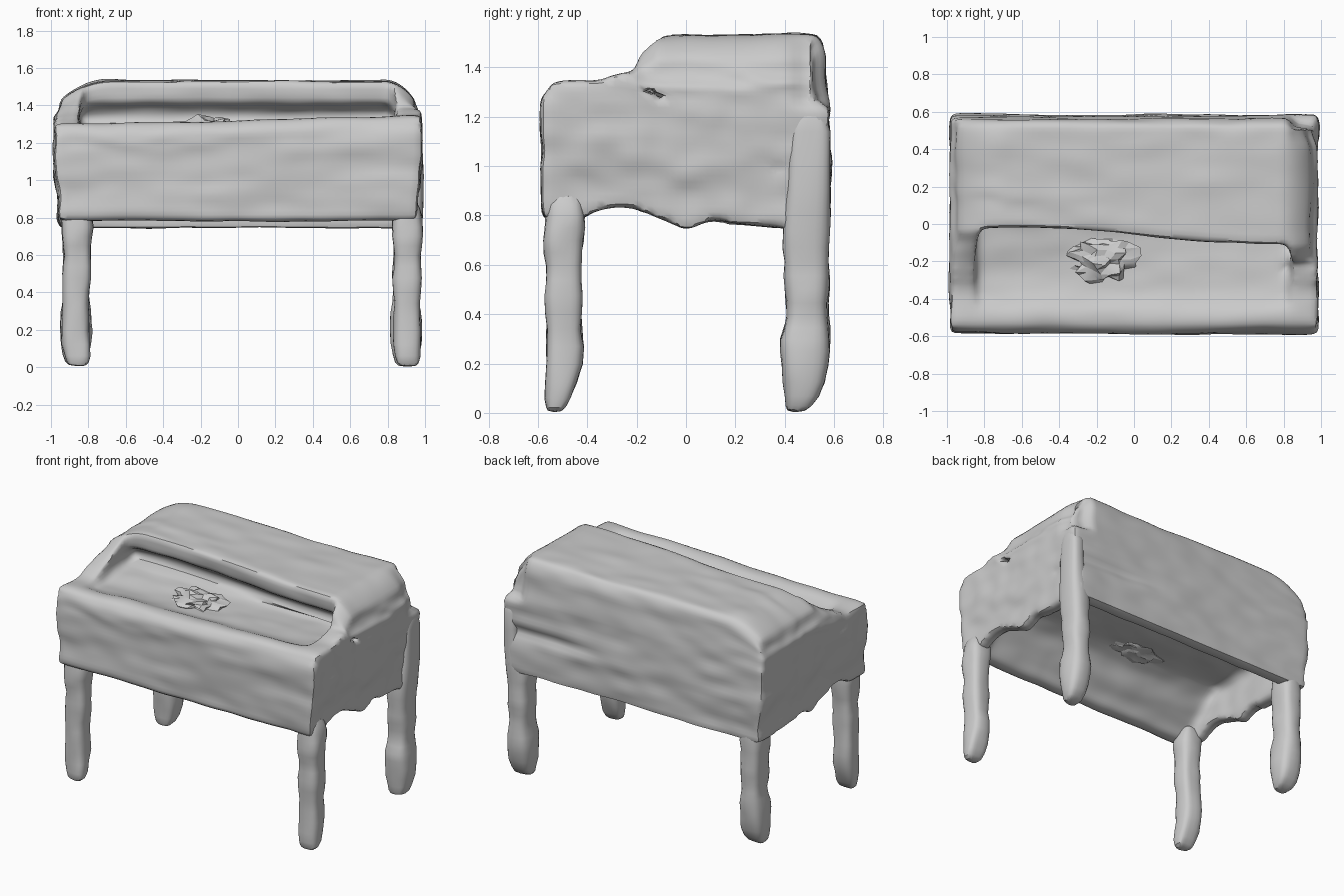
import bpy, bmesh, math
from mathutils import Vector, noise

if "Cube" in bpy.data.objects:
    bpy.data.objects.remove(bpy.data.objects["Cube"])


def new_object(name, bm):
    bmesh.ops.recalc_face_normals(bm, faces=bm.faces)
    me = bpy.data.meshes.new(name)
    bm.to_mesh(me)
    bm.free()
    ob = bpy.data.objects.new(name, me)
    bpy.context.collection.objects.link(ob)
    return ob


def extrude_x(name, profile, x0, x1):
    """Closed (y, z) outline extruded along x."""
    bm = bmesh.new()
    face = bm.faces.new([bm.verts.new((x0, y, z)) for y, z in profile])
    res = bmesh.ops.extrude_face_region(bm, geom=[face])
    verts = [g for g in res["geom"] if isinstance(g, bmesh.types.BMVert)]
    bmesh.ops.translate(bm, verts=verts, vec=(x1 - x0, 0, 0))
    return new_object(name, bm)


def cylinder(name, r, depth, loc, rot=(0, 0, 0)):
    bm = bmesh.new()
    bmesh.ops.create_cone(bm, cap_ends=True, segments=8, radius1=r, radius2=r, depth=depth)
    ob = new_object(name, bm)
    ob.location, ob.rotation_euler = loc, rot
    return ob


def bake(ob):
    """Replace the mesh with its modified version."""
    bpy.context.view_layer.update()
    ev = ob.evaluated_get(bpy.context.evaluated_depsgraph_get())
    me = bpy.data.meshes.new_from_object(ev)
    ob.modifiers.clear()
    ob.data = me


def cut(ob, cutter):
    m = ob.modifiers.new("cut", "BOOLEAN")
    m.operation, m.solver, m.object = "DIFFERENCE", "EXACT", cutter
    cutter.hide_render = True
    bake(ob)
    bpy.data.objects.remove(cutter)


def finish(ob, angle=35):
    bpy.ops.object.select_all(action="DESELECT")
    ob.select_set(True)
    bpy.context.view_layer.objects.active = ob
    bpy.ops.object.shade_smooth_by_angle(angle=math.radians(angle))


def ramp(v, a, b):
    t = min(1, max(0, (v - a) / (b - a)))
    return t * t * (3 - 2 * t)


# case: side outline with raised rear lid and wavy lower edge
outline = [(-.58, .78), (-.42, .78), (-.36, .82), (-.28, .84), (-.2, .83), (-.1, .79), (0, .735),
           (.1, .785), (.2, .77), (.38, .75), (.575, .75), (.585, 1.0), (.575, 1.25), (.56, 1.48),
           (.53, 1.535), (0, 1.53), (-.08, 1.53), (-.13, 1.48), (-.2, 1.4), (-.36, 1.335),
           (-.54, 1.34), (-.585, 1.28)]
case = extrude_x("case", outline, -.985, .98)

# hollow underside, its front wall sloping back to the tray bottom
cut(case, extrude_x("underside_cutter",
                    [(-.5, .6), (.5, .6), (.5, 1.04), (.44, 1.08), (-.2, 1.06), (-.3, 1.0),
                     (-.47, .82), (-.5, .76)], -.89, .88))
# shallow tray that runs back just beneath the lid
cut(case, extrude_x("tray_cutter",
                    [(-.46, 1.33), (-.36, 1.29), (-.15, 1.275), (.03, 1.29), (.05, 1.36), (0, 1.4),
                     (-.06, 1.42), (-.09, 1.7), (-.46, 1.7)], -.85, .84))
# small holes
cut(case, cylinder("tray_hole_cutter", .035, .5, (.815, -.24, 1.2)))
cut(case, cylinder("side_hole_cutter", .035, .25, (.93, -.11, 1.3), (0, math.pi / 2, 0)))
cut(case, cylinder("low_hole_cutter", .03, .25, (.93, .38, .99), (0, math.pi / 2, 0)))

# soften to a lumpy, worn surface
m = case.modifiers.new("remesh", "REMESH")
m.mode, m.voxel_size = "VOXEL", .025
m = case.modifiers.new("soft", "SMOOTH")
m.factor, m.iterations = .5, 6
bake(case)
for v in case.data.vertices:
    x, y, z = v.co
    side = math.copysign(1, x)
    f = max(0, (abs(x) - (.68 if x < 0 else .78)) / (.3 if x < 0 else .2))
    back = ramp(y, -.3, -.12)
    # lid ends droop and lean inwards
    v.co.z -= .1 * f * f * ramp(z, 1.25, 1.53) * back
    v.co.x -= side * .035 * min(1, f) * ramp(z, 1.32, 1.53) * back
    # sides tuck in towards the legs
    v.co.x -= side * .025 * ramp(abs(x), .7, .95) * (1 - ramp(z, .85, 1.15))
    # front rim rises to the right
    v.co.z += (.024 * x - .016) * ramp(z, 1.13, 1.27) * (1 - ramp(y, -.3, -.1))
    # lid edge wanders along its length
    if z > 1.3:
        v.co.y += .045 * math.cos((x + .65) * 2.2) * ramp(y, -.25, -.12) * (1 - ramp(y, 0, .2))
    # groove across the back and a notch above the right rear post
    groove = math.exp(-((z - 1.03) / .04) ** 2) * ramp(x, .1, .6)
    notch = ramp(z, 1.22, 1.27) * ramp(x, .8, .93)
    v.co.y -= (.03 * groove + .05 * notch) * ramp(y, .5, .55)
    v.co.x -= .03 * notch * ramp(y, .4, .5)
    n = noise.noise(Vector((x * 1.6, y * 5, z * 9))) + .5 * noise.noise(Vector((x * 5, y * 9, z * 12 + 7)))
    v.co += v.normal * .013 * n
finish(case, 40)

# crumpled debris: a lump against the lid, and one showing through below
for name, cy, z, sy, sz in (("tray_debris", -.19, 1.275, .11, .06), ("underside_debris", -.2, 1.06, .1, .035)):
    bm = bmesh.new()
    bmesh.ops.create_icosphere(bm, subdivisions=3, radius=1)
    for v in bm.verts:
        k = 1 + .6 * noise.noise(v.co * 2.3)
        v.co = Vector((v.co.x * .17 * k - .17, v.co.y * sy * k + cy, v.co.z * sz * k + z))
    finish(new_object(name, bm), 20)


def leg(name, rows):
    """Loft rounded-square rings: rows of (z, cx, cy, half_x, half_y)."""
    bm = bmesh.new()
    rings, n = [], 12
    for z, cx, cy, hx, hy in rows:
        ring = []
        for i in range(n):
            a = 2 * math.pi * (i + .5) / n
            c, s = math.cos(a), math.sin(a)
            ring.append(bm.verts.new((cx + hx * math.copysign(abs(c) ** .65, c),
                                      cy + hy * math.copysign(abs(s) ** .65, s), z)))
        rings.append(ring)
    for a, b in zip(rings, rings[1:]):
        for i in range(n):
            bm.faces.new((a[i], a[(i + 1) % n], b[(i + 1) % n], b[i]))
    bm.faces.new(rings[0])
    bm.faces.new(rings[-1])
    ob = new_object(name, bm)
    m = ob.modifiers.new("smooth", "SUBSURF")
    m.levels = m.render_levels = 1
    bake(ob)
    for v in ob.data.vertices:
        v.co += v.normal * .01 * noise.noise(v.co * 10)
    finish(ob, 30)


# front legs: lean slightly forward to a blunt tip, with soft turned bulges
for name, x in (("front_leg_left", -.86), ("front_leg_right", .905)):
    d = .01 if x < 0 else 0
    leg(name, [(0, x, -.535, .05, .03), (.04, x, -.52, .072, .052), (.2, x - d, -.485, .08, .086),
               (.34, x - d, -.495, .064, .068), (.48, x, -.493, .086, .08), (.6, x, -.498, .068, .07),
               (.7, x, -.495, .086, .084), (.8, x, -.492, .088, .086), (.9, x, -.49, .06, .07)])

# back legs: heavier, bulging, the right one climbs as a corner post
for name, x, top in (("back_leg_left", -.865, .92), ("back_leg_right", .9, 1.24)):
    leg(name, [(0, x, .44, .05, .035), (.05, x, .472, .075, .075), (.2, x, .485, .09, .1),
               (.3, x, .48, .088, .108), (.39, x, .495, .06, .076), (.5, x, .49, .088, .1),
               (.61, x, .49, .064, .086), (.73, x, .482, .09, .108)]
        + ([(.85, x, .49, .06, .08), (top, x, .49, .05, .06)] if x < 0 else
           [(.88, .94, .5, .052, .09), (top - .06, .945, .505, .052, .085), (top, .94, .5, .04, .06)]))
